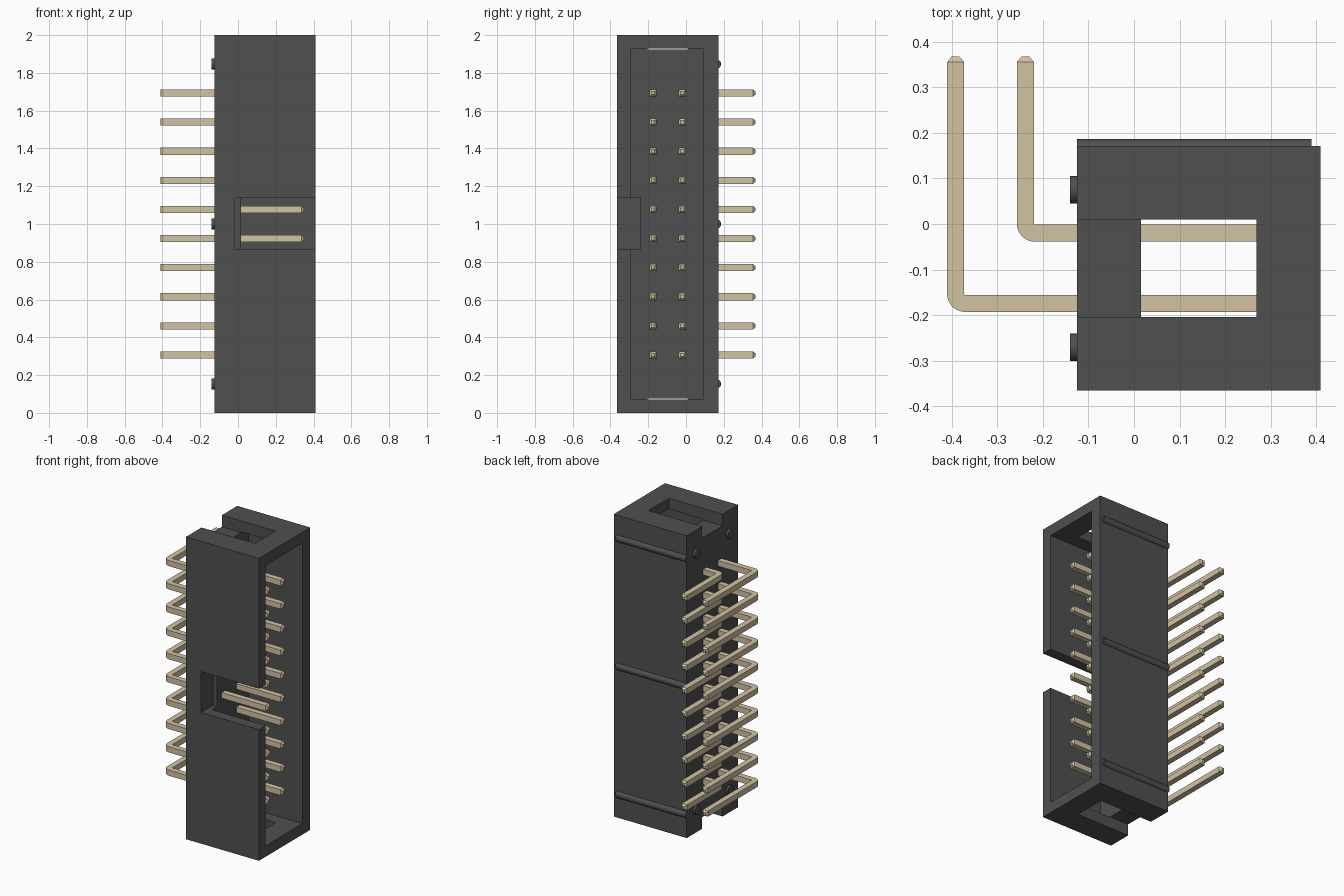
import bpy, bmesh, math
from mathutils import Vector

if "Cube" in bpy.data.objects:
    bpy.data.objects.remove(bpy.data.objects["Cube"])

def material(name, rgb):
    m = bpy.data.materials.new(name)
    m.diffuse_color = (*rgb, 1)
    m.use_nodes = True
    m.node_tree.nodes["Principled BSDF"].inputs["Base Color"].default_value = m.diffuse_color
    return m

DARK = material("dark_plastic", (0.08, 0.08, 0.08))
GOLD = material("pale_gold", (0.64, 0.54, 0.37))

def box(name, lo, hi):
    lo, hi = Vector(lo), Vector(hi)
    bpy.ops.mesh.primitive_cube_add(size=1, location=(lo + hi) / 2)
    o = bpy.context.object
    o.name = name
    o.scale = hi - lo
    bpy.ops.object.transform_apply(location=True, scale=True)
    return o

def rod(name, x0, x1, y, z, r):
    bpy.ops.mesh.primitive_cylinder_add(vertices=32, radius=r, depth=x1 - x0,
                                        location=((x0 + x1) / 2, y, z),
                                        rotation=(0, math.pi / 2, 0))
    o = bpy.context.object
    o.name = name
    o.data.materials.append(DARK)
    bpy.ops.object.shade_smooth_by_angle()

# Shrouded housing with its cavity, key slot and end windows
housing = box("housing", (-0.125, -0.365, 0), (0.409, 0.171, 2))
housing.data.materials.append(DARK)
cutters = [
    box("cavity_cut", (0.015, -0.295, 0.072), (0.5, 0.09, 1.928)),
    box("key_slot_cut", (-0.015, -0.5, 0.868), (0.5, -0.242, 1.138)),
    box("bottom_window_cut", (-0.2, -0.204, -0.1), (0.268, 0.01, 0.077)),
    box("top_window_cut", (-0.2, -0.204, 1.923), (0.268, 0.01, 2.1)),
]
bpy.context.view_layer.objects.active = housing
for c in cutters:
    c.hide_render = True
    mod = housing.modifiers.new(c.name, 'BOOLEAN')
    mod.object, mod.operation, mod.solver = c, 'DIFFERENCE', 'EXACT'
    bpy.ops.object.modifier_apply(modifier=mod.name)
for c in cutters:
    bpy.data.objects.remove(c)

# Crush ribs on the back and stand-off bumps on the mounting side
for z in (0.153, 1.0, 1.847):
    rod("crush_rib", -0.125, 0.389, 0.162, z, 0.024)
    for y in (0.075, -0.27):
        rod("standoff_bump", -0.14, -0.11, y, z, 0.03)

# Right-angle square pin: a square section swept round a tight bend
H = 0.0187
TIP = 0.012

def pin_mesh(name, bx, by):
    r = H + 0.002
    x_end, y_end = 0.349, 0.367
    st = [((x_end, by), (0, 1), 0.45), ((x_end - TIP, by), (0, 1), 1)]
    cx, cy = bx + r, by + r
    for i in range(9):
        a = math.radians(-90 - 90 * i / 8)
        n = (-math.cos(a), -math.sin(a))
        st.append(((cx + r * math.cos(a), cy + r * math.sin(a)), n, 1))
    st += [((bx, y_end - TIP), (1, 0), 1), ((bx, y_end), (1, 0), 0.45)]
    bm = bmesh.new()
    rings = []
    for (x, y), (nx, ny), s in st:
        h = H * s
        rings.append([bm.verts.new((x + nx * h * u, y + ny * h * u, h * w))
                      for u, w in ((-1, -1), (1, -1), (1, 1), (-1, 1))])
    for a, b in zip(rings, rings[1:]):
        for k in range(4):
            bm.faces.new((a[k], a[(k + 1) % 4], b[(k + 1) % 4], b[k]))
    bm.faces.new(rings[0])
    bm.faces.new(rings[-1])
    bmesh.ops.recalc_face_normals(bm, faces=bm.faces)
    me = bpy.data.meshes.new(name)
    bm.to_mesh(me)
    bm.free()
    me.materials.append(GOLD)
    return me

# Two rows of ten pins
for name, bx, by in (("inner_pin", -0.238, -0.02), ("outer_pin", -0.391, -0.174)):
    me = pin_mesh(name, bx, by)
    for i in range(10):
        o = bpy.data.objects.new(name, me)
        o.location.z = 1 + (i - 4.5) * 0.154
        bpy.context.collection.objects.link(o)
        o.select_set(True)
        bpy.context.view_layer.objects.active = o
        bpy.ops.object.select_all(action='DESELECT')
